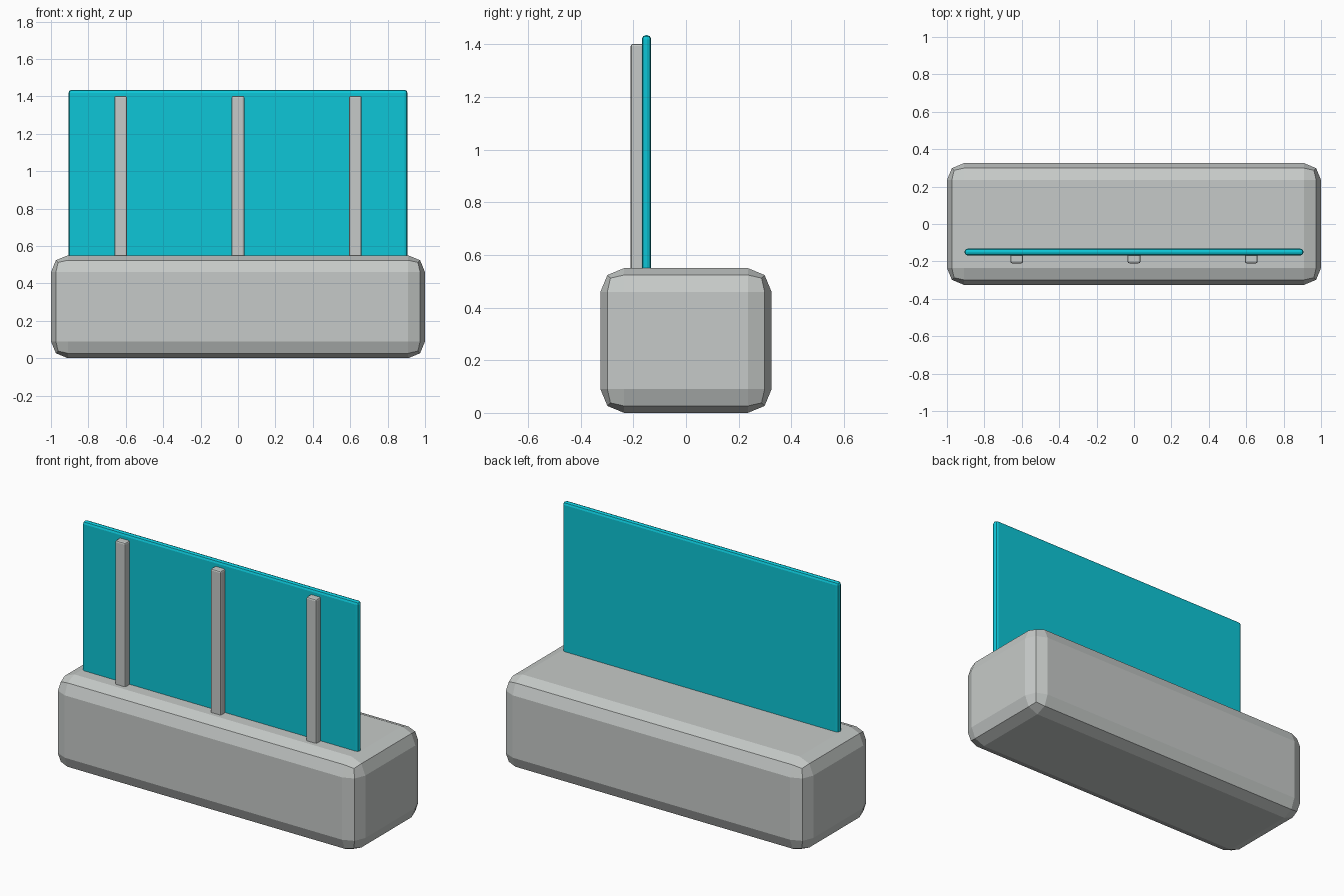
import bpy

cube = bpy.data.objects.get("Cube")
if cube:
    bpy.data.objects.remove(cube, do_unlink=True)


def make_material(name, colour):
    mat = bpy.data.materials.new(name)
    mat.use_nodes = True
    mat.diffuse_color = colour
    mat.node_tree.nodes["Principled BSDF"].inputs["Base Color"].default_value = colour
    return mat


def bevelled_box(name, low, high, bevel, segments, mat):
    """Box between two corners with rounded edges."""
    centre = [(a + b) / 2 for a, b in zip(low, high)]
    bpy.ops.mesh.primitive_cube_add(size=1, location=centre)
    obj = bpy.context.object
    obj.name = name
    obj.scale = [b - a for a, b in zip(low, high)]
    bpy.ops.object.transform_apply(location=False, rotation=False, scale=True)
    mod = obj.modifiers.new("Rounded edges", "BEVEL")
    mod.width = bevel
    mod.segments = segments
    mod.limit_method = 'NONE'
    obj.data.materials.append(mat)
    return obj


grey = make_material("light grey", (0.565, 0.591, 0.578, 1))
cyan = make_material("cyan", (0.004, 0.565, 0.68, 1))

# Chunky base block
bevelled_box("base", (-1, -0.325, 0), (1, 0.325, 0.55), 0.09, 2, grey)

# Upright panel, set into the base
bevelled_box("panel", (-0.906, -0.168, 0.5), (0.906, -0.132, 1.435), 0.016, 2, cyan)

# Three support posts on the front of the panel
for side, x in (("right", -0.627), ("centre", 0), ("left", 0.627)):
    bevelled_box(side + "_post", (x - 0.034, -0.21, 0.5), (x + 0.034, -0.16, 1.402),
                 0.009, 2, grey)
